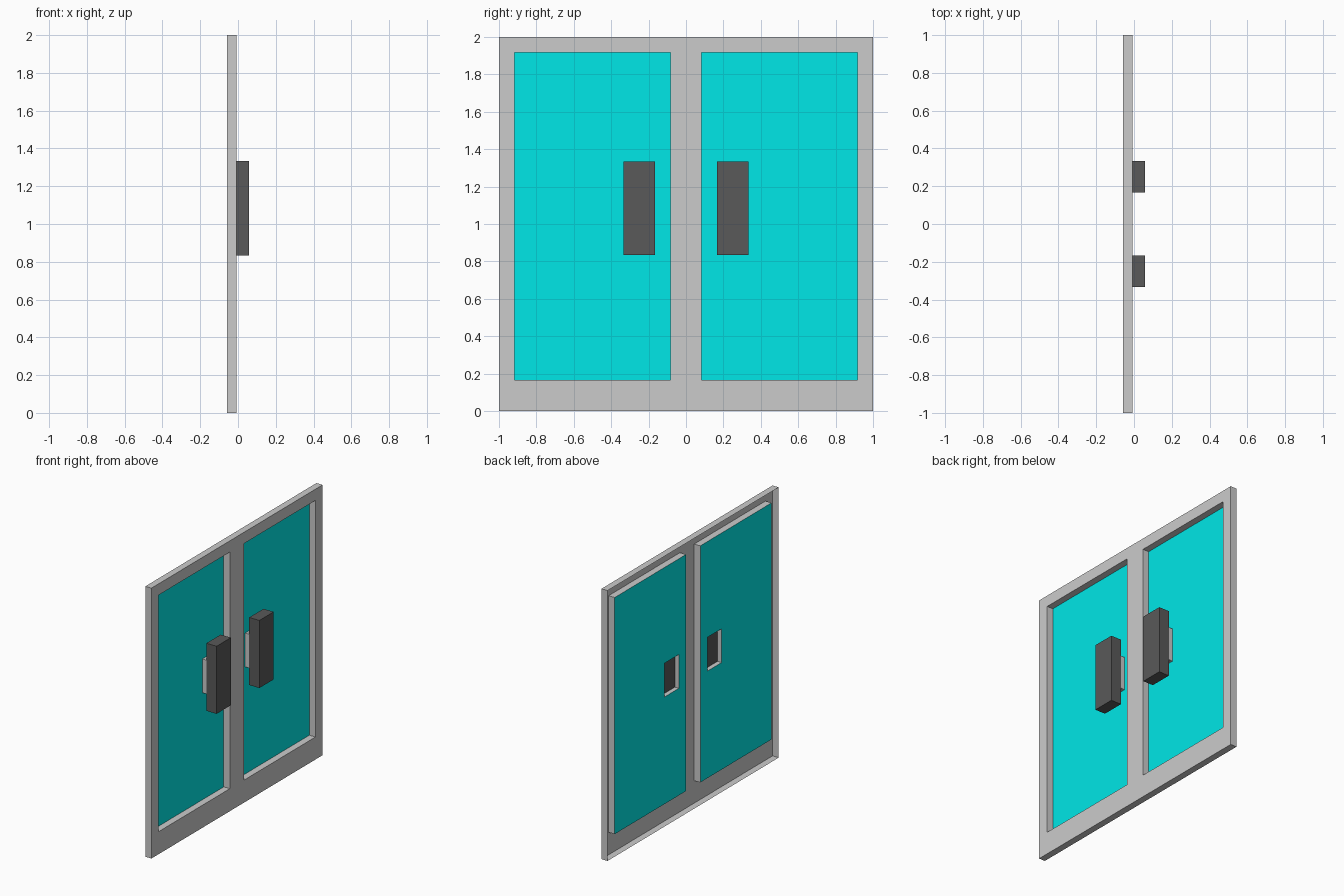
import bpy, bmesh

if "Cube" in bpy.data.objects:
    bpy.data.objects.remove(bpy.data.objects["Cube"])

BACK, FRONT = -0.0583, -0.0083      # frame depth range in x
HANDLE_BACK, HANDLE_FRONT = -0.025, 0.0583
PANE_Y, PANE_Z = (1/12, 11/12), (1/6, 23/12)
GRIP_Y, GRIP_Z = (1/6, 1/3), (5/6, 4/3)
STEM_Z = (23/24, 29/24)


def material(name, color):
    m = bpy.data.materials.new(name)
    m.diffuse_color = (*color, 1)
    m.use_nodes = True
    m.node_tree.nodes["Principled BSDF"].inputs["Base Color"].default_value = m.diffuse_color
    return m


def sheet(name, x, ys, zs, holes=(), wall_to=None, keep=True, mat=None, mirror=False):
    """Grid sheet facing +x with open cells; its borders can be extruded to wall_to."""
    bm = bmesh.new()
    v = [[bm.verts.new((x, y, z)) for z in zs] for y in ys]
    for i in range(len(ys) - 1):
        for j in range(len(zs) - 1):
            if (i, j) not in holes:
                bm.faces.new((v[i][j], v[i+1][j], v[i+1][j+1], v[i][j+1]))
    caps = list(bm.faces)
    if wall_to is not None:
        rim = [e.link_loops[0] for e in bm.edges if e.is_boundary]
        pairs = [(l.vert, l.link_loop_next.vert) for l in rim]
        rear = {a: bm.verts.new((wall_to, a.co.y, a.co.z)) for a, b in pairs}
        for a, b in pairs:
            bm.faces.new((b, a, rear[a], rear[b]))
    if not keep:
        bmesh.ops.delete(bm, geom=caps, context='FACES_ONLY')
    me = bpy.data.meshes.new(name)
    bm.to_mesh(me)
    bm.free()
    ob = bpy.data.objects.new(name, me)
    bpy.context.collection.objects.link(ob)
    if mat:
        me.materials.append(mat)
    if mirror:
        mod = ob.modifiers.new("Mirror", 'MIRROR')
        mod.use_axis = (False, True, False)
        mod.use_mirror_merge = False
    return ob


glass = material("glass_teal", (0.0, 0.8, 0.8))
dark = material("handle_dark", (0.1, 0.1, 0.1))

# Door frame: face with two openings, walls folded back, open at the rear
sheet("door_frame", FRONT, (-1, -PANE_Y[1], -PANE_Y[0], *PANE_Y, 1), (0, *PANE_Z, 2),
      holes={(1, 1), (3, 1)}, wall_to=BACK)

# Glass panes at the rear, each with a hole for the handle stem
sheet("glass_panes", BACK, (PANE_Y[0], *GRIP_Y, PANE_Y[1]), (PANE_Z[0], *STEM_Z, PANE_Z[1]),
      holes={(1, 1)}, mat=glass, mirror=True)

# Hollow stems joining glass and handles
sheet("handle_stems", HANDLE_BACK, GRIP_Y, STEM_Z, wall_to=BACK, keep=False, mirror=True)

# Handles: closed boxes
bpy.ops.mesh.primitive_cube_add(size=1)
grip = bpy.context.object
grip.name = "handles"
for p in grip.data.vertices:
    p.co = ((HANDLE_BACK, HANDLE_FRONT)[p.co.x > 0], GRIP_Y[p.co.y > 0], GRIP_Z[p.co.z > 0])
grip.data.materials.append(dark)
mod = grip.modifiers.new("Mirror", 'MIRROR')
mod.use_axis = (False, True, False)
